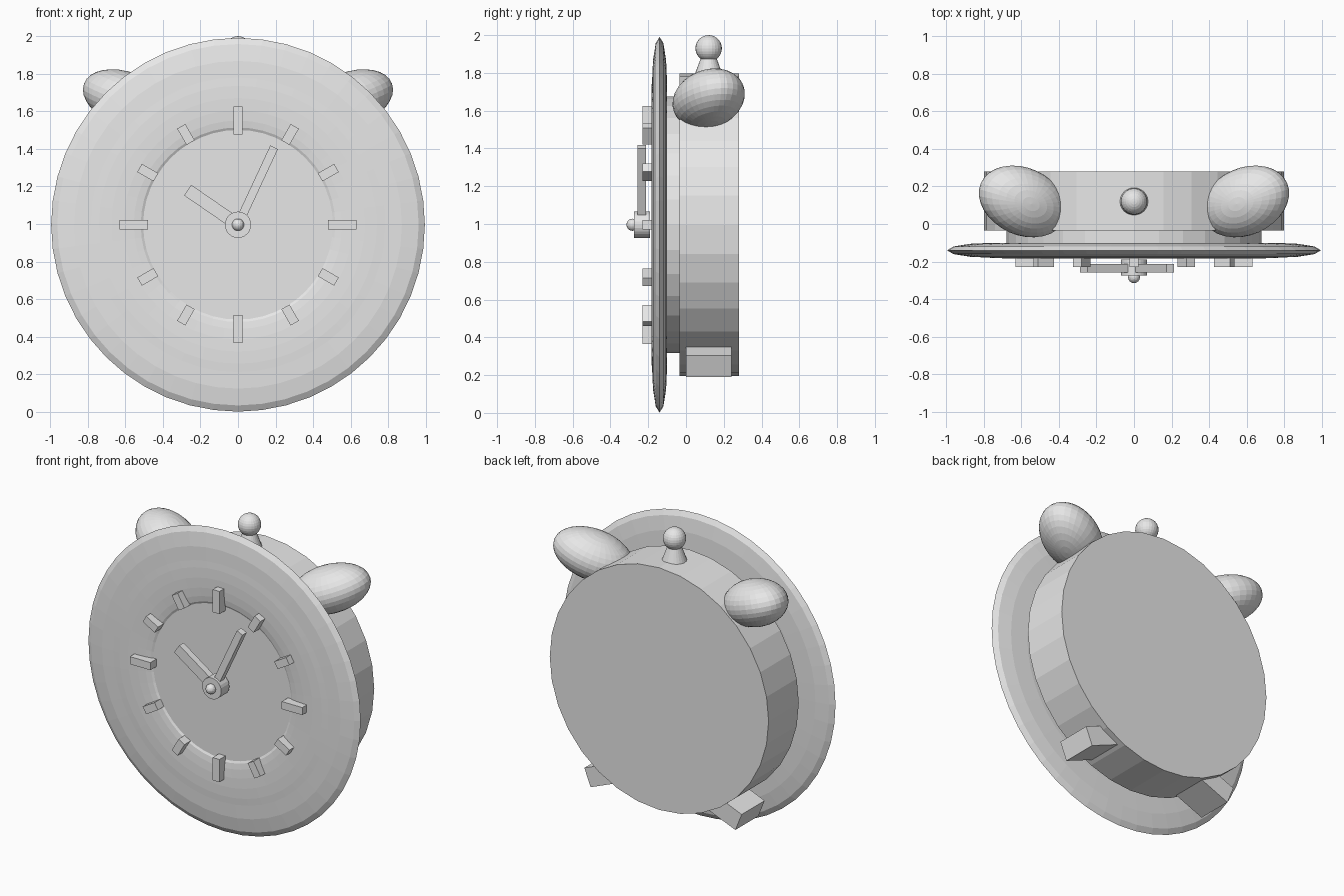
import bpy, bmesh, math
from mathutils import Matrix, Vector

if "Cube" in bpy.data.objects:
    bpy.data.objects.remove(bpy.data.objects["Cube"])

CZ = 0.996                      # height of the clock centre
grey = bpy.data.materials.new("plain grey")
grey.diffuse_color = (0.8, 0.8, 0.8, 1)
grey.use_nodes = True
grey.node_tree.nodes["Principled BSDF"].inputs["Base Color"].default_value = grey.diffuse_color
T = Matrix.Translation
MIRROR = Matrix.Diagonal((-1, 1, 1, 1))
TO_Y = Matrix.Rotation(math.radians(90), 4, 'X')   # local z -> -y


def finish(name, bm, mat):
    bmesh.ops.transform(bm, matrix=mat, verts=bm.verts)
    bmesh.ops.recalc_face_normals(bm, faces=bm.faces)
    me = bpy.data.meshes.new(name)
    bm.to_mesh(me)
    bm.free()
    me.materials.append(grey)
    ob = bpy.data.objects.new(name, me)
    bpy.context.collection.objects.link(ob)
    return ob


def box(name, size, mat):
    bm = bmesh.new()
    bmesh.ops.create_cube(bm, size=1)
    return finish(name, bm, mat @ Matrix.Diagonal((*size, 1)))


def cone(name, r1, r2, h, segs, mat):
    bm = bmesh.new()
    bmesh.ops.create_cone(bm, cap_ends=True, segments=segs, radius1=r1, radius2=r2, depth=h)
    return finish(name, bm, mat)


def disc(name, r, y0, y1, segs):
    # cylinder along y about the clock axis
    return cone(name, r, r, y1 - y0, segs, T((0, (y0 + y1) / 2, CZ)) @ TO_Y)


def ball(name, mat, u=32, v=16):
    bm = bmesh.new()
    bmesh.ops.create_uvsphere(bm, u_segments=u, v_segments=v, radius=1)
    return finish(name, bm, mat)


def ring(name, major, minor, half, y, segs=48, sides=12):
    # flattened torus about the y axis
    bm = bmesh.new()
    rows = []
    for i in range(segs):
        a = 2 * math.pi * i / segs
        row = []
        for j in range(sides):
            b = 2 * math.pi * j / sides
            r = major + minor * math.cos(b)
            row.append(bm.verts.new((r * math.cos(a), half * math.sin(b), r * math.sin(a))))
        rows.append(row)
    for i in range(segs):
        p, q = rows[i], rows[(i + 1) % segs]
        for j in range(sides):
            k = (j + 1) % sides
            bm.faces.new((p[j], p[k], q[k], q[j]))
    return finish(name, bm, T((0, y, CZ)))


# body, neck, dial and rims
disc("body", 0.80, -0.035, 0.28, 32)
disc("neck", 0.68, -0.13, 0.0, 32)
disc("dial", 0.60, -0.165, -0.12, 48)
ring("outer_rim", 0.75, 0.245, 0.04, -0.14)
ring("inner_rim", 0.675, 0.17, 0.018, -0.165, sides=16)

# hour marks, longer at the quarters
for i in range(12):
    length = 0.15 if i % 3 == 0 else 0.10
    m = T((0, 0, CZ)) @ Matrix.Rotation(i * math.pi / 6, 4, 'Y') @ T((0, -0.192, 0.555))
    box("hour_mark", (0.05, 0.074, length), m)

# hands
for name, ang, length, w in (("minute_hand", 25, 0.455, 0.045), ("hour_hand", -55.5, 0.325, 0.068)):
    m = T((0, 0, CZ)) @ Matrix.Rotation(math.radians(ang), 4, 'Y') @ T((0, -0.235, length / 2))
    box(name, (w, 0.045, length), m)

# hub and pin
disc("hub", 0.07, -0.275, -0.19, 24)
disc("pin", 0.025, -0.285, -0.15, 16)
ball("pin_cap", T((0, -0.283, CZ)) @ Matrix.Scale(0.032, 4), 16, 10)

# top button
cone("button_stem", 0.078, 0.03, 0.13, 24, T((0, 0.12, 1.845)))
ball("button", T((0, 0.12, 1.93)) @ Matrix.Scale(0.07, 4), 24, 14)

# tilted bells and splayed feet on both sides
ax = Vector((0.859, 0.388, 0.335)).normalized()
az = Vector((-0.33, -0.1, 0.94))
az = (az - ax * az.dot(ax)).normalized()
ay = az.cross(ax)
rot = Matrix((ax, ay, az)).transposed().to_4x4()
bell = T((0.593, 0.12, 1.663)) @ rot @ Matrix.Diagonal((0.253, 0.179, 0.145, 1))
foot = T((0.45, 0.12, 0.288)) @ Matrix.Rotation(math.radians(22), 4, 'Y')
for side, m in (("right", Matrix.Identity(4)), ("left", MIRROR)):
    ball(side + "_bell", m @ bell)
    box(side + "_foot", (0.22, 0.24, 0.124), m @ foot)
